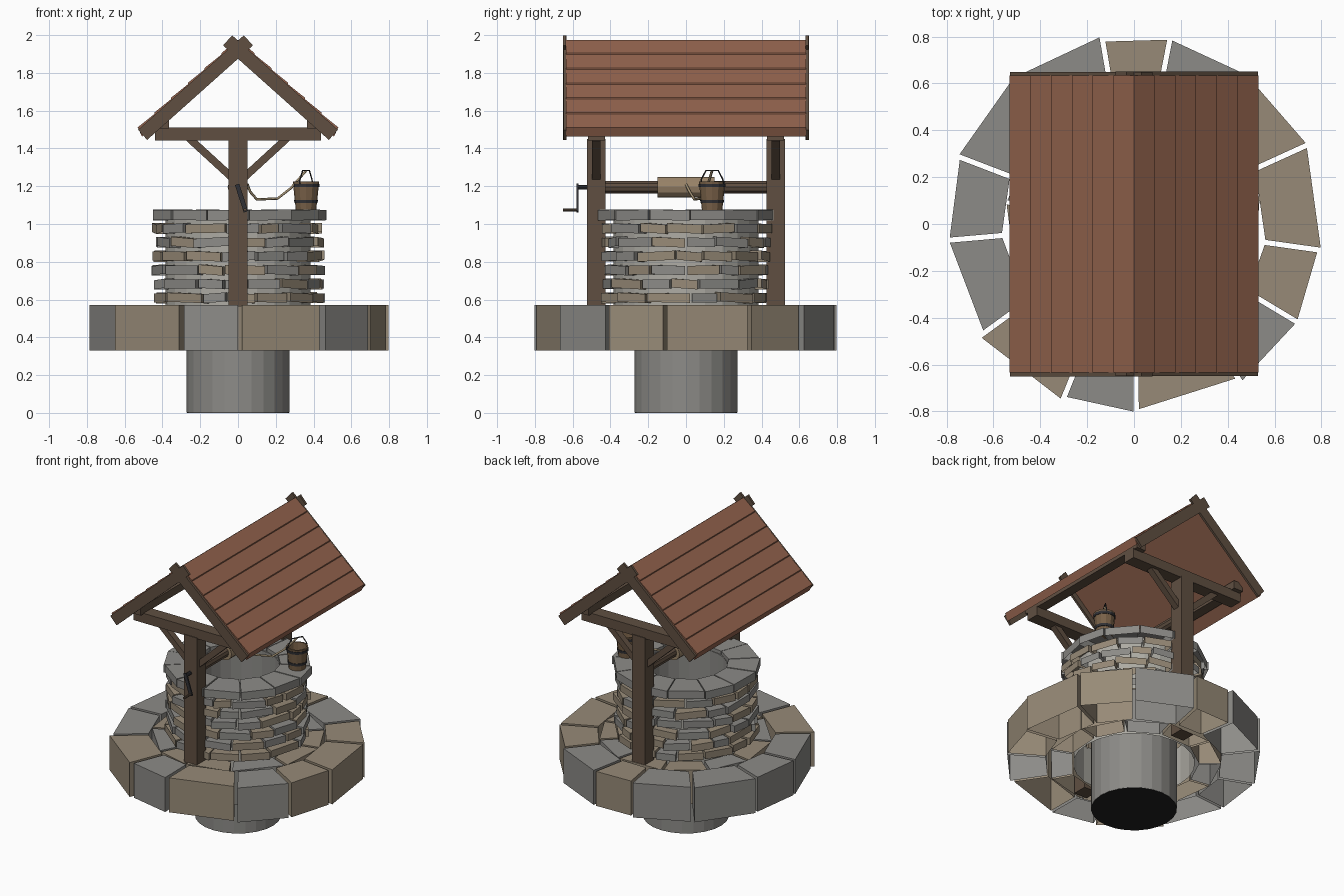
import bpy, bmesh, math, random
from mathutils import Vector, Matrix

if "Cube" in bpy.data.objects:
    bpy.data.objects.remove(bpy.data.objects["Cube"])

rnd = random.Random(4)

def mat(name, r, g, b):
    m = bpy.data.materials.new(name)
    m.diffuse_color = (r, g, b, 1)
    m.use_nodes = True
    m.node_tree.nodes["Principled BSDF"].inputs["Base Color"].default_value = m.diffuse_color
    return m

GREY = mat("grey_stone", .265, .26, .245)
TAN = mat("tan_stone", .31, .255, .185)
MORTAR = mat("mortar", .42, .41, .37)
WOOD = mat("dark_wood", .115, .078, .053)
PALE = mat("pale_wood", .32, .23, .14)
STAVE = mat("bucket_wood", .19, .12, .065)
ROOF = mat("roof_boards", .29, .125, .075)
IRON = mat("iron", .03, .03, .035)
DARK = mat("shaft_floor", .015, .015, .015)
ROPE = mat("rope", .36, .28, .17)

def finish(name, bm, *mats):
    me = bpy.data.meshes.new(name)
    bm.to_mesh(me)
    bm.free()
    ob = bpy.data.objects.new(name, me)
    bpy.context.collection.objects.link(ob)
    for m in mats:
        me.materials.append(m)
    return ob

def prism(name, pts, y0, y1, m):
    """Extrude an xz outline from y0 to y1."""
    bm = bmesh.new()
    f = bm.faces.new([bm.verts.new((x, y0, z)) for x, z in pts])
    g = bmesh.ops.extrude_face_region(bm, geom=[f])["geom"]
    bmesh.ops.translate(bm, vec=(0, y1 - y0, 0), verts=[v for v in g if isinstance(v, bmesh.types.BMVert)])
    bmesh.ops.recalc_face_normals(bm, faces=bm.faces)
    return finish(name, bm, m)

def box(name, lo, hi, m):
    return prism(name, [(lo[0], lo[2]), (hi[0], lo[2]), (hi[0], hi[2]), (lo[0], hi[2])], lo[1], hi[1], m)

def plank(name, a, b, thick, y0, y1, m):
    """Straight timber from a to b in the xz plane, spanning y0..y1."""
    a, b = Vector(a), Vector(b)
    d = (b - a).normalized()
    n = Vector((-d.y, d.x)) * thick / 2
    return prism(name, [a - n, b - n, b + n, a + n], y0, y1, m)

def lathe(name, prof, sides, m, loc=(0, 0, 0), axis='Z', caps=True):
    """Rings of (radius, height) joined into a turned surface."""
    bm = bmesh.new()
    rings = [[bm.verts.new((r * math.cos(math.tau * i / sides), r * math.sin(math.tau * i / sides), z))
              for i in range(sides)] for r, z in prof]
    for p, q in zip(rings, rings[1:]):
        for i in range(sides):
            j = (i + 1) % sides
            bm.faces.new((p[i], p[j], q[j], q[i]))
    if caps and prof[0] != prof[-1]:
        for end in (rings[0], rings[-1]):
            bm.faces.new(end)
    if axis == 'Y':
        bm.transform(Matrix.Rotation(math.pi / 2, 4, 'X'))
    bm.transform(Matrix.Translation(loc))
    bmesh.ops.remove_doubles(bm, verts=bm.verts, dist=1e-5)
    bmesh.ops.recalc_face_normals(bm, faces=bm.faces)
    return finish(name, bm, m)

def tube(name, pts, r, m):
    cu = bpy.data.curves.new(name, 'CURVE')
    cu.dimensions, cu.bevel_depth, cu.bevel_resolution = '3D', r, 1
    s = cu.splines.new('POLY')
    s.points.add(len(pts) - 1)
    for p, c in zip(s.points, pts):
        p.co = (*c, 1)
    cu.use_fill_caps = True
    cu.materials.append(m)
    ob = bpy.data.objects.new(name, cu)
    bpy.context.collection.objects.link(ob)

def stones(bm, angles, r0, r1, z0, z1, gap, colours, jr=0, jz=0):
    """Ring of straight-sided blocks, open underneath, between successive angles (degrees)."""
    for k, (a, b) in enumerate(zip(angles, angles[1:])):
        a, b = math.radians(a), math.radians(b)
        ro = [r1 + rnd.uniform(-jr, jr) for _ in range(2)]
        tilt, v = rnd.uniform(-jz, jz), []
        for z in (z0, z1):
            for ang, s, r in ((a, 1, r0), (a, 1, ro[0]), (b, -1, ro[1]), (b, -1, r0)):
                t = ang + s * gap / r
                v.append(bm.verts.new((r * math.cos(t), r * math.sin(t), z + s * tilt)))
        for q in ((4, 5, 6, 7), (0, 1, 5, 4), (1, 2, 6, 5), (2, 3, 7, 6), (3, 0, 4, 7)):
            bm.faces.new([v[i] for i in q]).material_index = colours[k % len(colours)]

def spread(n, start, wobble):
    a = [start + 360 / n * (i + rnd.uniform(-wobble, wobble)) for i in range(n)]
    return a + [a[0] + 360]

# paving: outer and inner rings
bm = bmesh.new()
stones(bm, [-201, -175, -144, -112, -89.3, -56, -31, -8, 24.5, 50, 79, 99.7, 128, 159],
       .565, .8, .33, .57, .011, [0, 0, 1, 0, 1, 0, 1, 1, 1, 0, 1, 0, 0], .014)
finish("outer_paving", bm, GREY, TAN)
bm = bmesh.new()
stones(bm, spread(11, 10, .15), .41, .55, .33, .565, .009, [1, 0, 1, 1, 0])
finish("inner_paving", bm, GREY, TAN)

# shaft, its floor, and the mortar core
lathe("shaft", [(.272, .002), (.272, 1.05), (.262, 1.05), (.262, .002), (.272, .002)], 24, GREY)
lathe("shaft_floor", [(.27, 0), (.27, .004)], 24, DARK)
lathe("wall_core", [(.385, .33), (.385, 1.03)], 24, MORTAR, caps=False)

# rubble wall courses and coping
bm = bmesh.new()
for c in range(6):
    z = .585 + c * .0735
    n = 15 + c % 2
    stones(bm, spread(n, c * 11, .25), .37, .449, z, z + .048, .006,
           [int(rnd.random() < .5) for _ in range(n)], .014, .006)
finish("wall_stones", bm, GREY, TAN)
bm = bmesh.new()
stones(bm, spread(13, -82, .1), .27, .467, 1.02, 1.075, .003, [0], .006, .002)
finish("coping", bm, GREY)

# timber frame
for s, side in ((-1, "front"), (1, "back")):
    y = s * .475
    box(side + "_post", (-.05, y - .05, .33), (.05, y + .05, 1.45), WOOD)
    box(side + "_tie_beam", (-.44, y - .045, 1.443), (.44, y + .045, 1.51), WOOD)
    for t, lr in ((-1, "left"), (1, "right")):
        plank(f"{side}_{lr}_brace", (t * .02, 1.235), (t * .26, 1.455), .04, y - .022, y + .022, WOOD)
        o = .001 * t
        plank(f"{side}_{lr}_bargeboard", (t * .505, 1.472), (-t * .055, 1.972), .072,
              s * .642 - .008 + o, s * .642 + .008 + o, WOOD)
for t, lr in ((-1, "left"), (1, "right")):
    box(lr + "_wall_plate", (t * .4 - .035, -.55, 1.505), (t * .4 + .035, .55, 1.56), WOOD)

# roof slopes: stepped boards above, flat underneath
for t, lr in ((-1, "left"), (1, "right")):
    pts = [(0, 1.922)]
    for i in range(6):
        x, z = .0885 * i, 1.975 - .0785 * i
        pts += [(t * x, z), (t * (x + .0885), z - .0705)]
    pts.append((t * .508, 1.462))
    prism(lr + "_roof_slope", pts, -.634, .634, ROOF)

# windlass
lathe("axle", [(.034, -.45), (.034, .45)], 10, WOOD, (0, 0, 1.195), 'Y')
lathe("drum", [(.055, -.15), (.055, .15)], 12, PALE, (0, 0, 1.195), 'Y')
lathe("crank_pin", [(.012, .5), (.012, .58)], 8, IRON, (0, 0, 1.195), 'Y')
plank("crank_arm", (-.005, 1.21), (.042, 1.065), .024, -.58, -.57, IRON)
lathe("crank_handle", [(.008, .57), (.008, .65)], 8, WOOD, (.037, 0, 1.075), 'Y')

# bucket
B = (.36, .138, 1.075)
lathe("bucket", [(.054, 0), (.07, .15), (.06, .15), (.046, .015)], 12, STAVE, B)
for i, (z, r) in enumerate(((.035, .0577), (.12, .0668))):
    lathe(f"bucket_band_{i + 1}", [(r, z), (r + .0035, z), (r + .0055, z + .018), (r + .002, z + .018), (r, z)], 12, IRON, B)
arch = [(-.066, .135), (-.064, .16), (-.036, .208), (.036, .208), (.064, .16), (.066, .135)]
tube("bucket_handle", [(B[0] + .5 * u, B[1] + .9 * u, B[2] + h) for u, h in arch], .004, IRON)
tube("rope", [(.05, 0, 1.21), (.065, .02, 1.17), (.1, .045, 1.13), (.21, .08, 1.135), (.28, .11, 1.19), (.36, .138, 1.282)], .007, ROPE)
